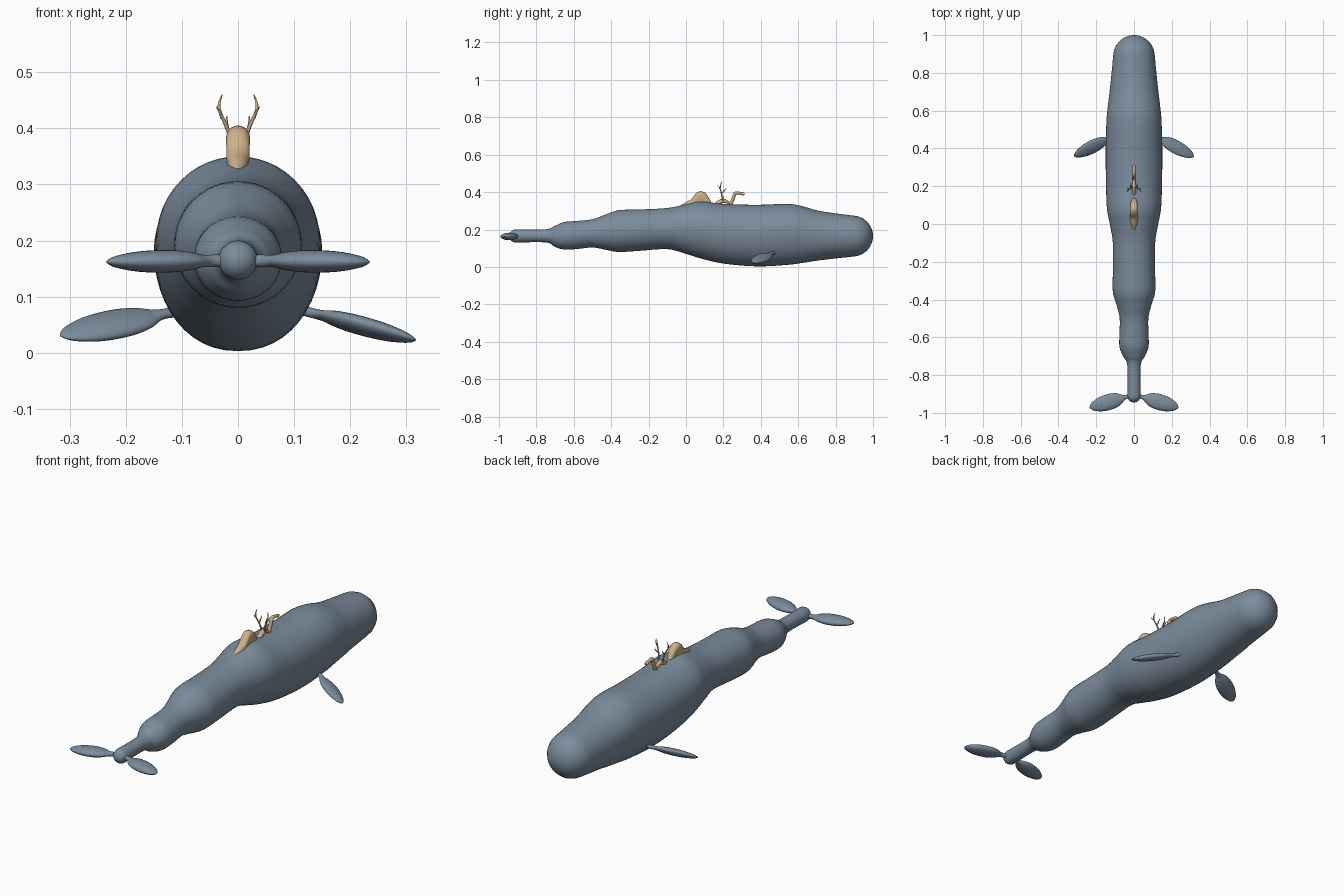
import bpy, bmesh, math
from mathutils import Vector

cube = bpy.data.objects.get("Cube")
if cube:
    bpy.data.objects.remove(cube, do_unlink=True)


def material(name, rgb):
    m = bpy.data.materials.new(name)
    m.use_nodes = True
    m.diffuse_color = (*rgb, 1)
    bsdf = m.node_tree.nodes["Principled BSDF"]
    bsdf.inputs["Base Color"].default_value = (*rgb, 1)
    bsdf.inputs["Roughness"].default_value = 0.7
    return m


SLATE = material("slate blue skin", (0.20, 0.265, 0.335))
TAN = material("tan fur", (0.62, 0.44, 0.26))


def loft(name, rings, mat):
    """Skin a list of equal-length rings and cap both ends."""
    bm = bmesh.new()
    loops = [[bm.verts.new(p) for p in ring] for ring in rings]
    n = len(loops[0])
    for a, b in zip(loops, loops[1:]):
        for i in range(n):
            j = (i + 1) % n
            bm.faces.new((a[i], a[j], b[j], b[i]))
    bm.faces.new(loops[0])
    bm.faces.new(loops[-1])
    bmesh.ops.recalc_face_normals(bm, faces=bm.faces)
    mesh = bpy.data.meshes.new(name)
    bm.to_mesh(mesh)
    bm.free()
    mesh.shade_smooth()
    mesh.materials.append(mat)
    obj = bpy.data.objects.new(name, mesh)
    bpy.context.collection.objects.link(obj)
    return obj


def spline(rows, steps):
    """Smooth curve through rows of numbers."""
    pts = [Vector(r) for r in rows]
    pts = [pts[0]] + pts + [pts[-1]]
    out = []
    for a, b, c, d in zip(pts, pts[1:], pts[2:], pts[3:]):
        for k in range(steps):
            t = k / steps
            out.append(b + (c - a) * (t / 2)
                       + (2 * a - 5 * b + 4 * c - d) * (t * t / 2)
                       + (3 * b - a - 3 * c + d) * (t ** 3 / 2))
    return out + [pts[-1]]


def section(y, w, bottom, top, n=48):
    """Cross-section: round back, deeper and fuller belly."""
    mid = max(top - w, (top + bottom) / 2)
    ring = []
    for i in range(n):
        a = math.tau * i / n
        c, s = math.cos(a), math.sin(a)
        if s < 0 and mid - bottom > w * 1.05:
            c = math.copysign(abs(c) ** 0.92, c)
        ring.append((w * c, y, mid + s * (top - mid if s > 0 else mid - bottom)))
    return ring


def dome(y, z, r, sign):
    """Stations of a half sphere, from its rim outward."""
    angles = [math.radians(a) for a in (15, 30, 45, 58, 70, 80, 88)]
    return [(y + sign * r * math.sin(a), r * math.cos(a),
             z - r * math.cos(a), z + r * math.cos(a)) for a in angles]


# Body: y, half width, bottom, top
stations = [
    (-0.91, 0.035, 0.13, 0.20), (-0.75, 0.035, 0.131, 0.201),
    (-0.70, 0.058, 0.107, 0.22), (-0.65, 0.077, 0.093, 0.24),
    (-0.58, 0.077, 0.096, 0.246), (-0.50, 0.076, 0.104, 0.255),
    (-0.43, 0.092, 0.092, 0.28), (-0.36, 0.112, 0.080, 0.303),
    (-0.25, 0.112, 0.086, 0.307), (-0.10, 0.112, 0.095, 0.315),
    (0.00, 0.128, 0.070, 0.335), (0.08, 0.143, 0.045, 0.35),
    (0.20, 0.148, 0.018, 0.337), (0.38, 0.15, 0.003, 0.332),
    (0.54, 0.146, 0.011, 0.337), (0.62, 0.139, 0.021, 0.325),
    (0.72, 0.127, 0.036, 0.298), (0.89, 0.11, 0.055, 0.275)]
profile = (dome(-0.91, 0.165, 0.035, -1)[::-1]
           + [tuple(v) for v in spline(stations, 5)]
           + dome(0.89, 0.165, 0.11, 1))
loft("whale_body", [section(*p) for p in profile], SLATE)


def fin(name, root, tip, chord, width, thick):
    """Flattened leaf with a thin stem at its root."""
    root, tip = Vector(root), Vector(tip)
    axis = tip - root
    u = axis.normalized()
    chord = Vector(chord)
    chord = (chord - u * chord.dot(u)).normalized()
    normal = u.cross(chord)
    shape = [(0, 0.45), (0.1, 0.25), (0.18, 0.35), (0.28, 0.72), (0.42, 0.95),
             (0.58, 1), (0.74, 0.9), (0.87, 0.66), (0.95, 0.4), (1, 0.04)]
    rings = []
    for t, f in spline(shape_to_3d(shape), 3):
        rings.append([root + axis * t + chord * (width * f * math.cos(a))
                      + normal * (thick * max(f, min(0.55, 4 * (1 - t))) * math.sin(a)
                                  if t < 0.5 else thick * f * math.sin(a))
                      for a in (math.tau * i / 24 for i in range(24))])
    return loft(name, rings, SLATE)


def shape_to_3d(shape):
    return [Vector(p) for p in shape]


# Tail flukes
for side, s in (("left", 1), ("right", -1)):
    fin(side + "_fluke", (s * 0.015, -0.908, 0.164), (s * 0.235, -0.972, 0.162),
        (0, 1, 0), 0.042, 0.02)

# Flippers, the right one tilted forward-up
fin("left_flipper", (0.105, 0.47, 0.078), (0.317, 0.357, 0.023),
    (0.5, 0.85, -0.33), 0.037, 0.016)
fin("right_flipper", (-0.105, 0.47, 0.075), (-0.317, 0.358, 0.03),
    (-0.4, 0.8, 0.55), 0.039, 0.016)

# Deer haunch rising through the back
haunch = [(-0.03, 0.006, 0.31, 0.328), (0.0, 0.016, 0.31, 0.347),
          (0.03, 0.02, 0.31, 0.364), (0.055, 0.021, 0.31, 0.395),
          (0.08, 0.021, 0.31, 0.405), (0.105, 0.018, 0.31, 0.393),
          (0.125, 0.014, 0.31, 0.365), (0.14, 0.006, 0.31, 0.335)]
loft("deer_haunch", [section(*p, n=20) for p in spline(haunch, 4)], TAN)


def tube(name, path, mat=TAN):
    """Round limb through points of x, y, z, radius."""
    rows = spline([Vector(p) for p in path], 4)
    rings = []
    for i, p in enumerate(rows):
        before, after = rows[max(i - 1, 0)], rows[min(i + 1, len(rows) - 1)]
        d = (after - before).to_3d().normalized()
        e = d.cross(Vector((1, 0.2, 0.1))).normalized()
        f = d.cross(e)
        rings.append([p.to_3d() + (e * math.cos(a) + f * math.sin(a)) * p[3]
                      for a in (math.tau * k / 10 for k in range(10))])
    return loft(name, rings, mat)


# Deer head lying at the surface and raised foreleg
tube("deer_head", [(0, 0.15, 0.325, 0.012), (0, 0.19, 0.352, 0.012),
                   (0, 0.215, 0.350, 0.009), (0, 0.235, 0.338, 0.006)])
tube("deer_foreleg", [(0, 0.235, 0.325, 0.009), (0, 0.25, 0.36, 0.009),
                      (0, 0.263, 0.393, 0.009), (0, 0.285, 0.394, 0.008),
                      (0, 0.312, 0.388, 0.008)])

# Antlers and ears
for side, s in (("left", 1), ("right", -1)):
    tube(side + "_antler_beam", [(s * 0.006, 0.195, 0.35, 0.0035),
                                 (s * 0.016, 0.19, 0.39, 0.0035),
                                 (s * 0.027, 0.182, 0.418, 0.003),
                                 (s * 0.038, 0.17, 0.438, 0.001)])
    tube(side + "_antler_top", [(s * 0.028, 0.182, 0.418, 0.003),
                                (s * 0.034, 0.186, 0.44, 0.0025),
                                (s * 0.028, 0.19, 0.46, 0.001)])
    tube(side + "_antler_tine", [(s * 0.017, 0.19, 0.392, 0.003),
                                 (s * 0.02, 0.205, 0.408, 0.0025),
                                 (s * 0.02, 0.216, 0.421, 0.001)])
    tube(side + "_ear", [(s * 0.006, 0.195, 0.352, 0.004),
                         (s * 0.012, 0.198, 0.366, 0.004),
                         (s * 0.014, 0.2, 0.378, 0.001)])
